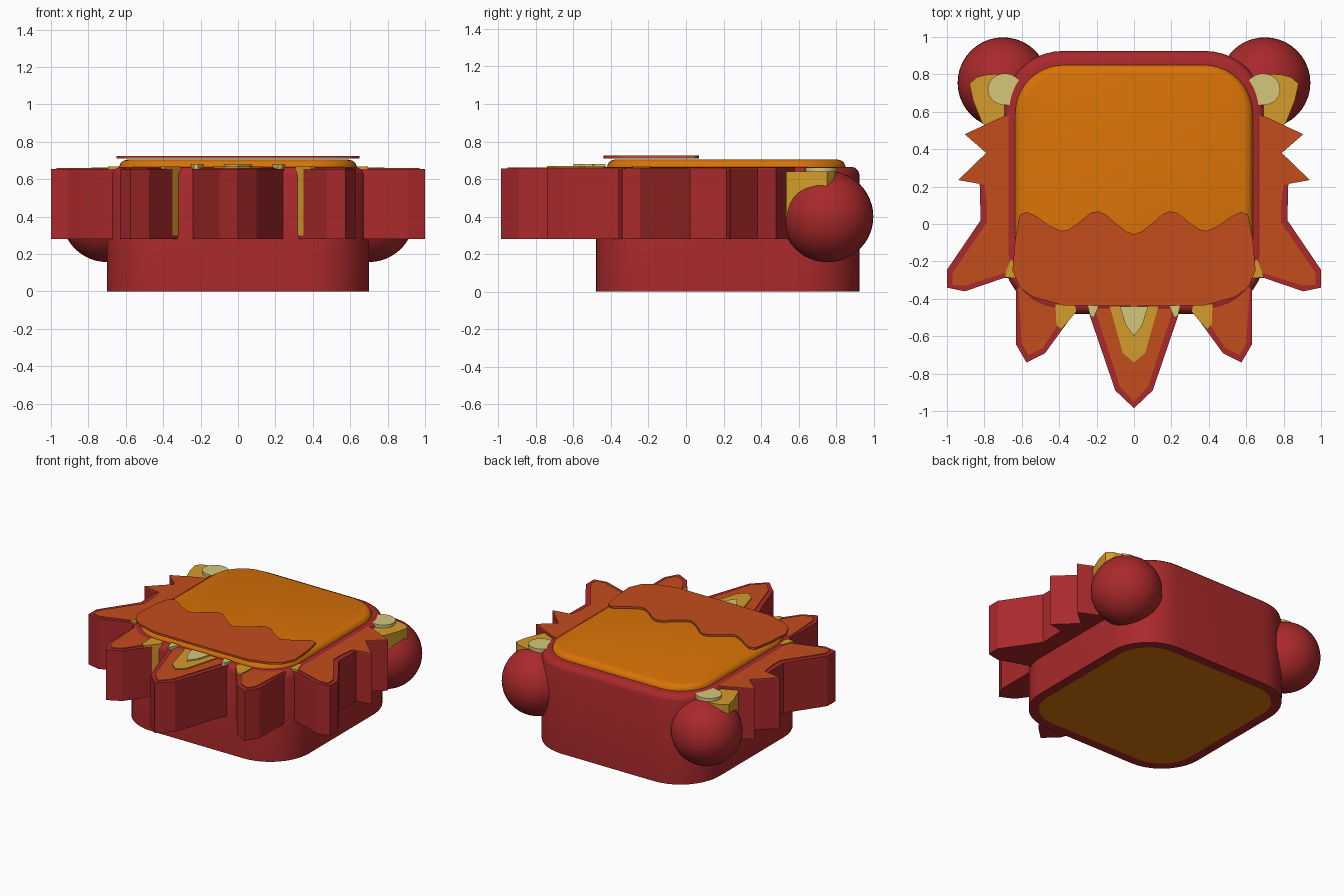
import bpy, bmesh, math

if "Cube" in bpy.data.objects:
    bpy.data.objects.remove(bpy.data.objects["Cube"])


def material(name, r, g, b):
    m = bpy.data.materials.new(name)
    m.diffuse_color = tuple((c / 255) ** 2.2 for c in (r, g, b)) + (1,)
    m.use_nodes = True
    m.node_tree.nodes["Principled BSDF"].inputs["Base Color"].default_value = m.diffuse_color
    return m


MAROON = material("maroon", 168, 45, 47)
ORANGE = material("orange", 216, 114, 15)
RUST = material("rust", 194, 78, 34)
GOLD = material("gold", 212, 155, 48)
CREAM = material("cream", 212, 197, 122)


def finish(name, bm, mats, angle=35):
    bmesh.ops.recalc_face_normals(bm, faces=bm.faces)
    me = bpy.data.meshes.new(name)
    bm.to_mesh(me)
    bm.free()
    for m in mats:
        me.materials.append(m)
    ob = bpy.data.objects.new(name, me)
    bpy.context.collection.objects.link(ob)
    bpy.ops.object.select_all(action='DESELECT')
    ob.select_set(True)
    bpy.context.view_layer.objects.active = ob
    bpy.ops.object.shade_smooth_by_angle(angle=math.radians(angle))
    return ob


def rounded_rect(x, y0, y1, r, n=10):
    pts = []
    for k, (cx, cy) in enumerate([(x - r, y1 - r), (r - x, y1 - r),
                                  (r - x, y0 + r), (x - r, y0 + r)]):
        for i in range(n + 1):
            a = math.pi / 2 * (k + i / n)
            pts.append((cx + r * math.cos(a), cy + r * math.sin(a)))
    return pts


def rounded_block(name, x, y0, y1, r, rings, mats):
    """Stack rounded rectangles given as (inset, height); the floor takes the last material."""
    bm = bmesh.new()
    loops = [[bm.verts.new((px, py, z)) for px, py in
              rounded_rect(x - d, y0 + d, y1 - d, r - d)] for d, z in rings]
    for a, b in zip(loops, loops[1:]):
        for i in range(len(a)):
            j = (i + 1) % len(a)
            bm.faces.new((a[i], a[j], b[j], b[i]))
    bm.faces.new(loops[0]).material_index = len(mats) - 1
    bm.faces.new(loops[-1])
    return finish(name, bm, mats)


def prism(name, pts, z0, z1, mat, sides=(1, -1)):
    """Extrude an outline upward, repeated on each listed side of x = 0."""
    bm = bmesh.new()
    for s in sides:
        low = [bm.verts.new((s * x, y, z0)) for x, y in pts]
        top = [bm.verts.new((s * x, y, z1)) for x, y in pts]
        bm.faces.new(low)
        bm.faces.new(top)
        for i in range(len(pts)):
            j = (i + 1) % len(pts)
            bm.faces.new((low[i], low[j], top[j], top[i]))
    return finish(name, bm, [mat], 20)


def symmetric(half):
    """Complete an outline from its right half."""
    return half + [(-x, y) for x, y in reversed(half) if abs(x) > 1e-6]


# Body with raised rim and inset floor
rounded_block("body", 0.70, -0.48, 0.925, 0.32,
              [(0.07, 0), (0, 0), (0, 0.62), (0.008, 0.645), (0.025, 0.66),
               (0.045, 0.665)], [MAROON, ORANGE])
# Face panel on top
rounded_block("face_panel", 0.635, -0.42, 0.85, 0.26,
              [(0, 0.64), (0, 0.67), (0.01, 0.69), (0.025, 0.70), (0.045, 0.705)],
              [ORANGE])

# Fringe with a wavy edge
wave = [(0, -0.055), (0.04, -0.04), (0.10, 0.005), (0.15, 0.05), (0.19, 0.068),
        (0.23, 0.06), (0.30, 0.005), (0.35, -0.03), (0.39, -0.037),
        (0.45, -0.01), (0.52, 0.04), (0.57, 0.065), (0.61, 0.05)]
edge = [(0.635, -0.08), (0.65, -0.25), (0.61, -0.34), (0.54, -0.39), (0.38, -0.435), (0, -0.44)]
prism("fringe", symmetric(wave + edge), 0.71, 0.725, RUST, (1,))

# Mane tufts
BASE, TOP, INLAY = 0.28, 0.655, 0.661
side = [(0.60, 0.60), (0.70, 0.575), (0.905, 0.48), (0.79, 0.38), (0.94, 0.235),
        (0.825, 0.215), (0.82, 0.02), (1.0, -0.245), (1.0, -0.34), (0.905, -0.36),
        (0.70, -0.29), (0.60, -0.29)]
side_in = [(0.60, 0.60), (0.70, 0.575), (0.905, 0.48), (0.79, 0.38), (0.94, 0.235),
           (0.80, 0.21), (0.785, 0.10), (0.785, 0.01), (0.97, -0.26), (0.97, -0.325),
           (0.905, -0.33), (0.70, -0.265), (0.60, -0.265)]
corner = [(0.63, -0.29), (0.63, -0.645), (0.575, -0.74), (0.475, -0.69),
          (0.315, -0.47), (0.315, -0.42), (0.50, -0.29)]
corner_in = [(0.62, -0.30), (0.60, -0.64), (0.565, -0.70), (0.49, -0.665),
             (0.36, -0.47), (0.36, -0.42), (0.50, -0.30)]
centre = symmetric([(0, -0.985), (0.10, -0.89), (0.24, -0.48), (0.26, -0.42)])
centre_in = symmetric([(0, -0.95), (0.075, -0.87), (0.205, -0.47), (0.21, -0.42)])
for label, outer, inner, sides in (("side_tuft", side, side_in, (1, -1)),
                                   ("corner_tuft", corner, corner_in, (1, -1)),
                                   ("centre_tuft", centre, centre_in, (1,))):
    prism(label, outer, BASE, TOP, MAROON, sides)
    prism(label + "_inlay", inner, TOP - 0.003, INLAY, RUST, sides)

# Gold and cream streaks between the tufts
prism("centre_gold_streak", symmetric([(0, -0.74), (0.06, -0.69), (0.13, -0.44)]),
      0.655, 0.669, GOLD, (1,))
prism("centre_cream_streak", symmetric([(0, -0.60), (0.045, -0.54), (0.075, -0.44)]),
      0.66, 0.679, CREAM, (1,))
prism("corner_gold_streak", [(0.42, -0.43), (0.415, -0.54), (0.39, -0.565),
                             (0.305, -0.465), (0.32, -0.43)], 0.30, 0.669, GOLD)
prism("side_gold_streak", [(0.66, -0.19), (0.695, -0.285), (0.635, -0.29), (0.64, -0.2)],
      0.30, 0.669, GOLD)
prism("small_cream_streak", [(0.25, -0.43), (0.235, -0.49), (0.215, -0.50), (0.185, -0.43)],
      0.655, 0.679, CREAM)

# Ears
for s, label in ((1, "right"), (-1, "left")):
    bpy.ops.mesh.primitive_uv_sphere_add(segments=40, ring_count=24, radius=0.243,
                                         location=(s * 0.70, 0.755, 0.40))
    ear = bpy.context.object
    ear.name = label + "_ear"
    ear.data.materials.append(MAROON)
    bpy.ops.object.shade_smooth()
prism("inner_ear", [(0.60, 0.79), (0.78, 0.80), (0.84, 0.785), (0.88, 0.75),
                    (0.86, 0.66), (0.81, 0.535), (0.76, 0.515), (0.62, 0.515)],
      0.40, 0.64, GOLD)
prism("ear_spot", [(0.69 + 0.092 * math.cos(a * math.pi / 14),
                    0.72 + 0.085 * math.sin(a * math.pi / 14)) for a in range(28)],
      0.63, 0.662, CREAM)
